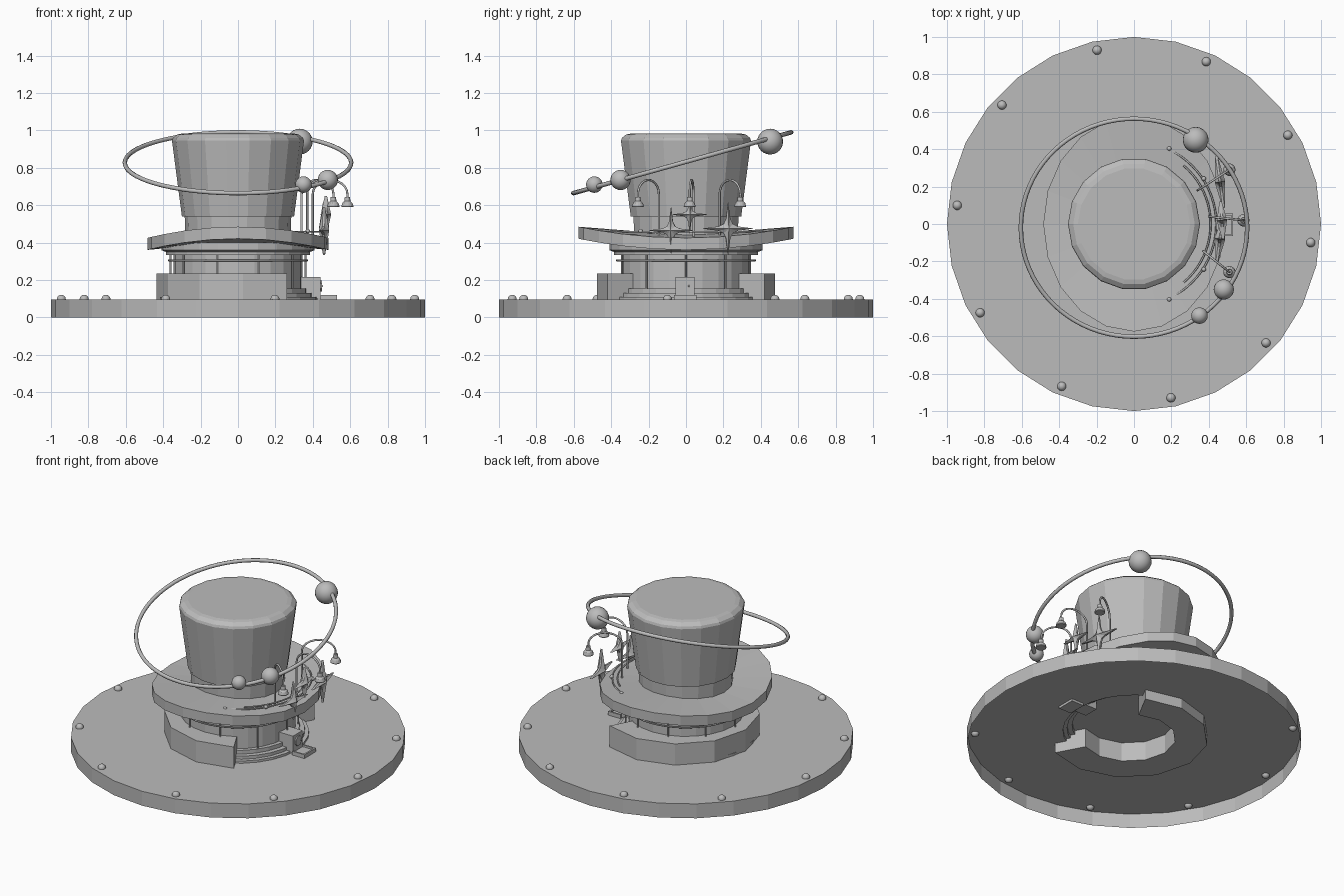
import bpy, bmesh
from math import sin, cos, pi, radians
from mathutils import Vector

cube = bpy.data.objects.get("Cube")
if cube:
    bpy.data.objects.remove(cube)

GREY = (0.5, 0.5, 0.5, 1)
grey = bpy.data.materials.new("plain grey")
grey.use_nodes = True
grey.diffuse_color = GREY
grey.node_tree.nodes["Principled BSDF"].inputs["Base Color"].default_value = GREY


def finish(name, bm, smooth=False, place=None):
    bmesh.ops.recalc_face_normals(bm, faces=bm.faces)
    mesh = bpy.data.meshes.new(name)
    bm.to_mesh(mesh)
    bm.free()
    mesh.materials.append(grey)
    for p in mesh.polygons:
        p.use_smooth = smooth
    ob = bpy.data.objects.new(name, mesh)
    bpy.context.collection.objects.link(ob)
    if place:
        ob.location = place
    return ob


def lathe(name, profile, sides, place=None, smooth=False):
    bm = bmesh.new()
    vs = [bm.verts.new((r, 0, z)) for r, z in profile]
    es = [bm.edges.new(pair) for pair in zip(vs, vs[1:])]
    bmesh.ops.spin(bm, geom=vs + es, cent=(0, 0, 0), axis=(0, 0, 1),
                   angle=2 * pi, steps=sides, use_merge=False)
    bmesh.ops.remove_doubles(bm, verts=bm.verts, dist=1e-4)
    return finish(name, bm, smooth, place)


def ball(name, place, radius):
    bm = bmesh.new()
    bmesh.ops.create_uvsphere(bm, u_segments=20, v_segments=12, radius=radius)
    return finish(name, bm, True, place)


def box(name, lo, hi):
    lo, hi = Vector(lo), Vector(hi)
    bm = bmesh.new()
    bmesh.ops.create_cube(bm, size=1)
    bmesh.ops.scale(bm, vec=hi - lo, verts=bm.verts)
    return finish(name, bm, place=(lo + hi) / 2)


def tube(name, points, radius, closed=False):
    curve = bpy.data.curves.new(name, "CURVE")
    curve.dimensions = "3D"
    curve.bevel_depth = radius
    curve.bevel_resolution = 2
    curve.use_fill_caps = True
    line = curve.splines.new("POLY")
    line.points.add(len(points) - 1)
    for p, co in zip(line.points, points):
        p.co = (*co, 1)
    line.use_cyclic_u = closed
    curve.materials.append(grey)
    ob = bpy.data.objects.new(name, curve)
    bpy.context.collection.objects.link(ob)
    return ob


def polar(radius, degrees, z):
    a = radians(degrees)
    return Vector((radius * cos(a), radius * sin(a), z))


# Hollow base rising in steps to the drum floor
lathe("base", [(1, 0), (1, .095), (.425, .095), (.425, .11), (.4, .11), (.4, .13),
               (.37, .13), (.37, .155), (0, .155)], 28)
for i in range(10):
    ball("base_stud", polar(.95, 36 * i - 6, .097), .024)

# Curved wall wrapped round the drum, open on the +x side
bm = bmesh.new()
steps, rows = 8, []
for i in range(steps + 1):
    a = 62 + 236 * i / steps
    rows.append([bm.verts.new(polar(r, a, z) + Vector((.04, 0, 0)))
                 for r, z in ((.28, .03), (.475, .03), (.475, .235), (.28, .235))])
for a, b in zip(rows, rows[1:]):
    for k in range(4):
        bm.faces.new((a[k], a[k - 1], b[k - 1], b[k]))
bm.faces.new(rows[0])
bm.faces.new(rows[-1])
finish("curved_wall", bm)

# Drum, railing and cornice
lathe("drum", [(.345, .155), (.345, .34)], 24)
lathe("cornice", [(.345, .335), (.385, .335), (.385, .35), (.41, .36), (.41, .4), (.2, .4)], 24)
tube("drum_rail", [polar(.37, 7.5 * i, .305) for i in range(48)], .005, True)
for i in range(10):
    tube("drum_post", [polar(.36, 36 * i, .155), polar(.36, 36 * i, .34)], .005)

# Oval brim, raised at front and back, lower at the sides
brim = lathe("brim", [(.4, -.03), (1, -.032), (1, .032), (.4, .03), (.4, -.03)], 20)
for v in brim.data.vertices:
    x, y, z = v.co
    v.co = (.485 * x, .575 * y, .423 + z + .03 * (y * y - x * x))

# Crown
lathe("crown", [(.28, .4), (.285, .54), (.3, .54), (.353, .945), (.348, .96),
                (.325, .978), (.3, .983), (0, .983)], 18)

# Tilted orbit ring with three balls
tilt = radians(15.6)
tube("orbit_ring", [(.605 * cos(a), .605 * sin(a) * cos(tilt) - .02,
                     .827 + .605 * sin(a) * sin(tilt))
                    for a in (pi * i / 40 for i in range(80))], .012, True)
ball("large_ball", (.33, .45, .94), .069)
ball("middle_ball", (.48, -.35, .735), .054)
ball("small_ball", (.35, -.49, .71), .044)

# Thin rails lying on the brim
tube("brim_rail", [polar(.44, 5 * i - 90, .458) for i in range(37)], .005)
tube("inner_brim_rail", [polar(.41, 5 * i - 50, .458) for i in range(21)], .005)
for a in (-65, -33, 33, 65):
    ball("rail_knob", polar(.445, a, .462), .012)

# Gooseneck lamps
for foot, head in (((.34, .18), (.51, .29)), ((.4, .04), (.585, .02)), ((.37, -.145), (.51, -.257))):
    f, h = Vector((*foot, 0)), Vector((*head, 0))
    path = [f + Vector((0, 0, .4))]
    for i in range(13):
        a = pi * i / 12
        path.append(f.lerp(h, (1 - cos(a)) / 2) + Vector((0, 0, .66 + .075 * sin(a))))
    path.append(h + Vector((0, 0, .63)))
    tube("lamp_pole", path, .006)
    lathe("lamp_shade", [(0, .645), (.014, .645), (.016, .622), (.027, .612),
                         (.033, .594), (.031, .59), (0, .59)], 14, h)

# Four-pointed stars facing outward
for (x, y, z), size, turn in (((.46, -.08, .465), .125, -8), ((.47, .02, .55), .1, 4),
                              ((.46, .225, .475), .14, 8)):
    bm = bmesh.new()
    rim = []
    for i in range(16):
        a = pi * i / 8
        r = size * (1, .38, .25, .38)[i % 4]
        spread = .17 if i % 4 in (1, 3) else 0
        a += spread if i % 4 == 3 else -spread
        rim.append((r * cos(a), r * sin(a)))
    front = [bm.verts.new((.006, *p)) for p in rim]
    back = [bm.verts.new((-.006, *p)) for p in rim]
    hub_f, hub_b = bm.verts.new((.028, 0, 0)), bm.verts.new((-.028, 0, 0))
    for i in range(16):
        bm.faces.new((front[i - 1], front[i], hub_f))
        bm.faces.new((back[i], back[i - 1], hub_b))
        bm.faces.new((front[i], front[i - 1], back[i - 1], back[i]))
    star = finish("star", bm, place=(x, y, z))
    star.rotation_euler.z = radians(turn)

# Entrance booth, door plate, knob and step on the +x side
box("booth", (.33, -.055, .1), (.44, .045, .215))
bm = bmesh.new()
bmesh.ops.create_circle(bm, cap_ends=True, segments=8, radius=.033)
bmesh.ops.rotate(bm, verts=bm.verts, matrix=Vector((0, 0, 1)).rotation_difference(
    Vector((1, 0, 0))).to_matrix())
plate = bmesh.ops.extrude_face_region(bm, geom=bm.faces[:])
bmesh.ops.translate(bm, vec=(.008, 0, 0),
                    verts=[g for g in plate["geom"] if isinstance(g, bmesh.types.BMVert)])
door = finish("door_plate", bm, place=(.44, -.005, .168))
door.rotation_euler.x = pi / 8
ball("door_knob", (.45, .015, .168), .005)
box("entry_step", (.44, -.065, .08), (.53, .055, .108))
for y in (-.065, .045):
    box("step_side_trim", (.44, y, .108), (.53, y + .01, .12))
box("step_front_trim", (.52, -.055, .108), (.53, .045, .12))
